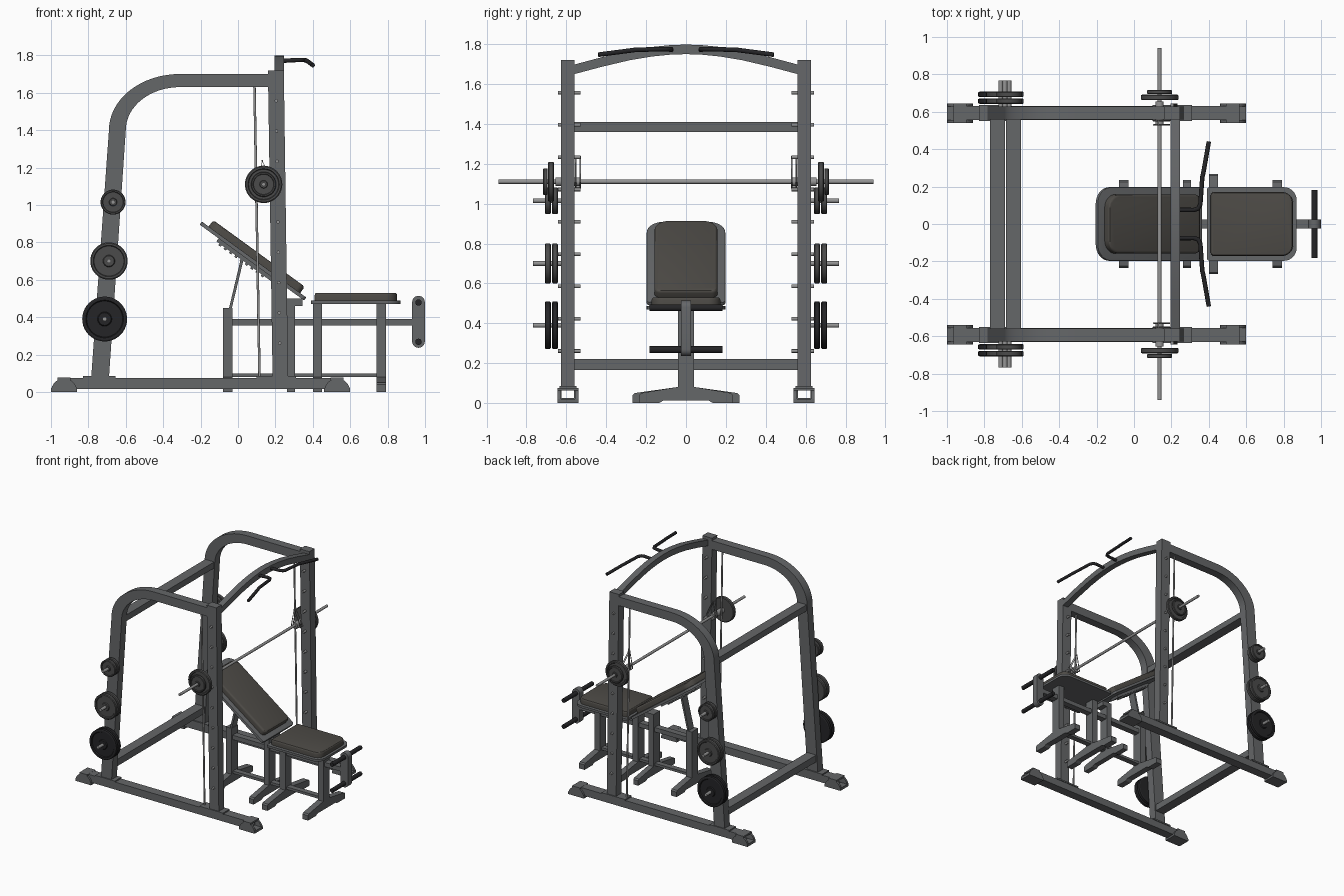
import bpy, bmesh, math
from mathutils import Vector, Matrix

if "Cube" in bpy.data.objects:
    bpy.data.objects.remove(bpy.data.objects["Cube"])


def material(name, c):
    m = bpy.data.materials.new(name)
    m.diffuse_color = (*c, 1)
    m.use_nodes = True
    m.node_tree.nodes["Principled BSDF"].inputs["Base Color"].default_value = m.diffuse_color
    return m


STEEL = material("steel_grey", (0.13, 0.135, 0.14))
BAR = material("bar_metal", (0.3, 0.3, 0.3))
DARK = material("black_rubber", (0.018, 0.018, 0.02))
PLATE = material("plate_grey", (0.07, 0.07, 0.07))
PAD = material("pad_vinyl", (0.075, 0.07, 0.062))


def finish(name, bm, mat, angle=30):
    bmesh.ops.remove_doubles(bm, verts=bm.verts, dist=1e-5)
    bmesh.ops.recalc_face_normals(bm, faces=bm.faces)
    me = bpy.data.meshes.new(name)
    bm.to_mesh(me)
    bm.free()
    ob = bpy.data.objects.new(name, me)
    bpy.context.collection.objects.link(ob)
    me.materials.append(mat)
    bpy.ops.object.select_all(action='DESELECT')
    ob.select_set(True)
    bpy.context.view_layer.objects.active = ob
    bpy.ops.object.shade_smooth_by_angle(angle=math.radians(angle))
    return ob


def prism(name, pts, axis, lo, hi, mat=STEEL, bevel=0, matrix=None):
    """Extrude a 2D outline along an axis (outline uses the other two axes in order)."""
    place = {'x': lambda a, b, c: (c, a, b), 'y': lambda a, b, c: (a, c, b),
             'z': lambda a, b, c: (a, b, c)}[axis]
    bm = bmesh.new()
    f = bm.faces.new([bm.verts.new(place(a, b, lo)) for a, b in pts])
    r = bmesh.ops.extrude_face_region(bm, geom=[f])
    new = [v for v in r['geom'] if isinstance(v, bmesh.types.BMVert)]
    bmesh.ops.translate(bm, verts=new, vec=Vector(place(0, 0, hi - lo)))
    if bevel:
        rim = [e for v in new for e in v.link_edges if e.other_vert(v) in new]
        bmesh.ops.bevel(bm, geom=list(set(rim)), offset=bevel, segments=3,
                        profile=0.5, affect='EDGES')
    if matrix:
        bm.transform(matrix)
    return finish(name, bm, mat)


def box(name, x, y, z, mat=STEEL, matrix=None):
    return prism(name, [(x[0], y[0]), (x[1], y[0]), (x[1], y[1]), (x[0], y[1])],
                 'z', z[0], z[1], mat, matrix=matrix)


def lathe_y(name, profile, x, z, mat, n=32):
    """Spin a (radius, y) profile round a y-parallel axis."""
    bm = bmesh.new()
    vs = [bm.verts.new((x + r, y, z)) for r, y in profile]
    es = [bm.edges.new(p) for p in zip(vs, vs[1:])]
    bmesh.ops.spin(bm, geom=vs + es, cent=(x, 0, z), axis=(0, 1, 0),
                   angle=2 * math.pi, steps=n)
    return finish(name, bm, mat)


def rod_y(name, x, z, r, y0, y1, mat=BAR, n=16):
    return lathe_y(name, [(0, y0), (r, y0), (r, y1), (0, y1)], x, z, mat, n)


def plate(name, x, z, r, y, t, s, mat):
    prof = [(0, 0), (r * .94, 0), (r, t * .15), (r, t * .85), (r * .94, t), (r * .84, t),
            (r * .8, t * .75), (r * .32, t * .75), (r * .28, t), (0, t)]
    return lathe_y(name, [(a, s * (y + b)) for a, b in prof], x, z, mat, 40)


def pipe(name, pts, r, mat, cyclic=False):
    cu = bpy.data.curves.new(name, 'CURVE')
    cu.dimensions, cu.bevel_depth, cu.bevel_resolution, cu.use_fill_caps = '3D', r, 3, True
    sp = cu.splines.new('POLY')
    sp.points.add(len(pts) - 1)
    for p, co in zip(sp.points, pts):
        p.co = (*co, 1)
    sp.use_cyclic_u = cyclic
    ob = bpy.data.objects.new(name, cu)
    bpy.context.collection.objects.link(ob)
    cu.materials.append(mat)
    bpy.ops.object.select_all(action='DESELECT')
    ob.select_set(True)
    bpy.context.view_layer.objects.active = ob
    bpy.ops.object.convert(target='MESH')
    bpy.ops.object.shade_smooth_by_angle(angle=math.radians(50))


def arc(cx, cy, rx, ry, a0, a1, n):
    return [(cx + rx * math.cos(math.radians(a0 + (a1 - a0) * i / n)),
             cy + ry * math.sin(math.radians(a0 + (a1 - a0) * i / n))) for i in range(n + 1)]


def rounded(x0, x1, w, r_left, r_right):
    """Outline of a board, symmetric in y, with a corner radius for each end."""
    L, R = r_left, r_right
    return (arc(x1 - R, w - R, R, R, 0, 90, 8) + arc(x0 + L, w - L, L, L, 90, 180, 8)
            + arc(x0 + L, L - w, L, L, 180, 270, 8) + arc(x1 - R, R - w, R, R, 270, 360, 8))


for s, side in ((-1, "left"), (1, "right")):
    def Y(a, b):
        return tuple(sorted((s * a, s * b)))

    # hollow base rail: top, bottom and two walls
    for nm, y, z in (("top", (.555, .63), (.065, .075)), ("bottom", (.555, .63), (.015, .025)),
                     ("inner", (.555, .561), (.025, .065)), ("outer", (.624, .63), (.025, .065))):
        box(f"{side}_base_rail_{nm}", (-.94, .54), Y(*y), z)
    # half-round end feet wrapped round the rail
    for x, end in ((-.93, "rear"), (.53, "front")):
        dome = arc(x, 0, .07, .072, 0, 180, 16)
        prism(f"{side}_{end}_foot_inner", dome, 'y', *Y(.54, .557))
        prism(f"{side}_{end}_foot_outer", dome, 'y', *Y(.628, .645))
        box(f"{side}_{end}_foot_sole", (x - .07, x + .07), Y(.54, .645), (0, .02))
        box(f"{side}_{end}_foot_cap", (x - .035, x + .035), Y(.54, .645), (.063, .076))
    # rear upright that bends into the top rail
    prism(f"{side}_rear_arch",
          [(-.785, .075)] + arc(-.31, 1.4, .38, .30, 180, 90, 16) + [(.18, 1.70), (.18, 1.63)]
          + arc(-.31, 1.4, .29, .23, 90, 180, 16) + [(-.69, .075)], 'y', *Y(.56, .627))
    box(f"{side}_rear_base_plate", (-.83, -.655), Y(.55, .635), (.073, .085))
    # front upright, base plate and locking pins
    prism(f"{side}_front_post", [(.16, 1.72), (.245, 1.72), (.268, .075), (.185, .075)],
          'y', *Y(.56, .627))
    box(f"{side}_front_base_plate", (.10, .31), Y(.55, .635), (.073, .085))
    for i in range(9):
        z = 1.557 - .162 * i
        rod_y(f"{side}_lock_pin_{i}", .204 + .0145 * (1.557 - z), z, .009, s * .53, s * .643)
    # guide rod
    pipe(f"{side}_guide_rod", [(.115, s * .59, .08), (.088, s * .59, 1.64)], .007, BAR)
    # bar carriage with catch hook
    lathe_y(f"{side}_bar_sleeve", [(.01, s * .53), (.022, s * .53), (.022, s * .655),
                                   (.01, s * .655)], .137, 1.11, BAR, 24)
    for y in (.53, .552):
        pipe(f"{side}_catch_hook", [(.137, s * y, 1.08), (.105, s * y, 1.10), (.13, s * y, 1.235),
                                    (.19, s * y, 1.11)], .004, BAR, True)
    for x, z in ((.137, 1.08), (.13, 1.235)):
        rod_y(f"{side}_catch_pin", x, z, .005, s * .528, s * .555)
    # loaded plates on the bar
    plate(f"{side}_bar_plate_large", .137, 1.11, .1, .662, .03, s, PLATE)
    plate(f"{side}_bar_plate_small", .137, 1.11, .067, .694, .022, s, PLATE)
    # storage pegs with plates
    for x, z, r, m in ((-.668, 1.015, .067, PLATE), (-.69, .70, .1, PLATE), (-.713, .39, .12, DARK)):
        rod_y(f"{side}_storage_peg", x, z, .012, s * .62, s * .768)
        for y in (.642, .678):
            plate(f"{side}_stored_plate", x, z, r, y, .03, s, m)
    # pull-up grip
    pipe(f"{side}_pull_up_grip",
         [(.23, s * .075, 1.77), (.32, s * .075, 1.775), (.342, s * .082, 1.775),
          (.355, s * .105, 1.775), (.365, s * .25, 1.772), (.372, s * .28, 1.768),
          (.40, s * .44, 1.747)], .012, DARK)

# rear crossbars and arched front crossbar
box("rear_upper_crossbar", (-.685, -.605), (-.565, .565), (1.36, 1.41))
box("rear_lower_crossbar", (-.77, -.69), (-.565, .565), (.165, .22))
top = [(-.57, 1.695), (-.42, 1.735), (-.28, 1.768), (-.17, 1.786), (-.08, 1.795), (0, 1.798)]
top += [(-y, z) for y, z in reversed(top[:-1])]
prism("front_arched_crossbar", top + [(y, z - .048) for y, z in reversed(top)], 'x', .195, .245)
rod_y("barbell", .137, 1.11, .0105, -.94, .94)

# bench legs with spread feet
for i, (x0, x1, zt, w) in enumerate(((-.08, -.03, .45, .235), (.262, .305, .475, .235),
                                     (.40, .45, .472, .268), (.74, .79, .472, .235))):
    box(f"bench_leg_{i}", (x0, x1), (-.04, .04), (.06, zt))
    half = [(.045, .08), (w - .01, .05), (w, .04), (w, 0), (w - .1, 0), (w - .12, .012)]
    prism(f"bench_foot_{i}", half + [(-y, z) for y, z in reversed(half)], 'x', x0, x1)
# bench rails
box("bench_main_rail", (-.08, .94), (-.025, .025), (.355, .39))
box("bench_lower_rail", (-.08, .79), (-.022, .022), (.08, .10))

# seat
prism("seat_board", rounded(.39, .87, .197, .015, .07), 'z', .47, .488)
prism("seat_pad", rounded(.41, .85, .172, .02, .06), 'z', .488, .53, PAD, .012)

# reclined backrest, built flat then tilted
tilt = Matrix.Translation((.08, 0, .70)) @ Matrix.Rotation(math.radians(36), 4, 'Y')
prism("backrest_board", rounded(-.345, .345, .197, .09, .02), 'z', -.01, .01,
      bevel=.003, matrix=tilt)
prism("backrest_pad", rounded(-.30, .305, .158, .07, .03), 'z', .01, .052, PAD, .014, tilt)
box("backrest_adjuster", (-.22, .16), (-.04, .04), (-.03, -.008), matrix=tilt)
for i in range(9):
    box(f"adjuster_tooth_{i}", (-.2 + i * .035, -.185 + i * .035), (-.04, .04), (-.04, -.03),
        matrix=tilt)
prism("backrest_strut", [(-.05, .44), (-.035, .44), (.028, .70), (.012, .70)], 'y', -.032, .032)
box("backrest_hinge", (.262, .345), (-.04, .04), (.46, .50))

# leg roller plate and padded rollers
prism("roller_plate", arc(.965, .48, .034, .034, 0, 180, 12) + arc(.965, .27, .034, .034, 180, 360, 12),
      'y', -.025, .025)
for z, nm in ((.478, "upper"), (.268, "lower")):
    rod_y(f"{nm}_leg_roller", .965, z, .017, -.183, .183, DARK, 24)
